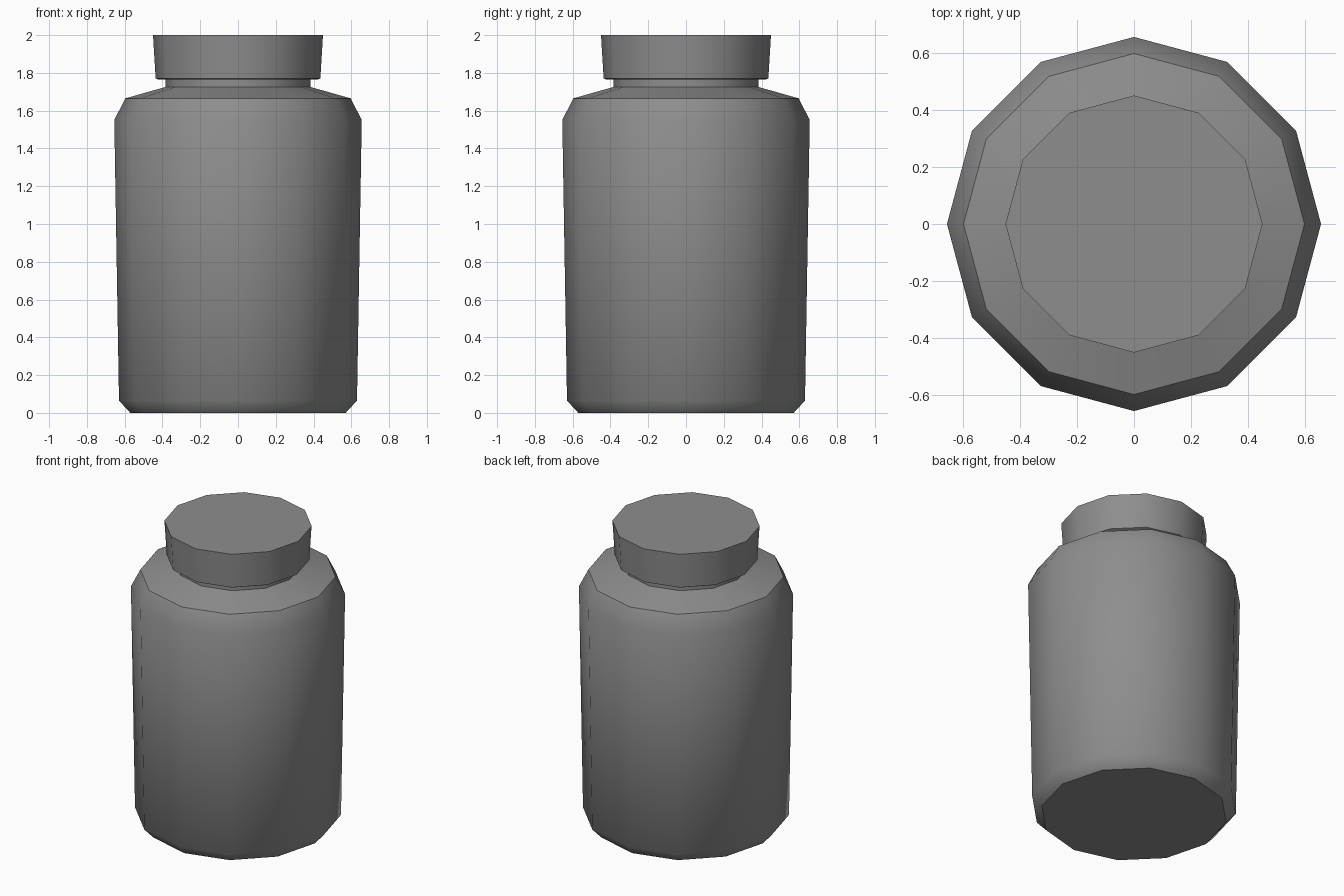
import bpy
import bmesh
import math

old = bpy.data.objects.get("Cube")
if old:
    bpy.data.objects.remove(old, do_unlink=True)

SIDES = 12

# Single grey colour
grey = bpy.data.materials.new("plain_grey")
grey.use_nodes = True
GREY = (0.27, 0.27, 0.27, 1.0)
grey.diffuse_color = GREY
grey.node_tree.nodes["Principled BSDF"].inputs["Base Color"].default_value = GREY


def lathe(name, profile, smooth_angle):
    """Spin (radius, z) points, listed bottom to top, into a capped solid."""
    bm = bmesh.new()
    rings = []
    for r, z in profile:
        rings.append([bm.verts.new((r * math.cos(2 * math.pi * i / SIDES),
                                    r * math.sin(2 * math.pi * i / SIDES), z))
                      for i in range(SIDES)])
    for low, high in zip(rings, rings[1:]):
        for i in range(SIDES):
            j = (i + 1) % SIDES
            bm.faces.new((low[i], low[j], high[j], high[i]))
    bm.faces.new(rings[0][::-1])
    bm.faces.new(rings[-1])
    mesh = bpy.data.meshes.new(name)
    bm.to_mesh(mesh)
    bm.free()
    mesh.materials.append(grey)
    obj = bpy.data.objects.new(name, mesh)
    bpy.context.collection.objects.link(obj)
    bpy.ops.object.select_all(action='DESELECT')
    obj.select_set(True)
    bpy.context.view_layer.objects.active = obj
    bpy.ops.object.shade_smooth_by_angle(angle=math.radians(smooth_angle))
    return obj


# Bottle with chamfered base, rounded shoulder and short neck
lathe("bottle_body", [(0.57, 0.0), (0.63, 0.065), (0.655, 1.55), (0.597, 1.665),
                      (0.385, 1.725), (0.385, 1.78)], 47.5)

# Slightly flared lid
lathe("lid", [(0.425, 1.765), (0.436, 1.771), (0.45, 2.0)], 40)
